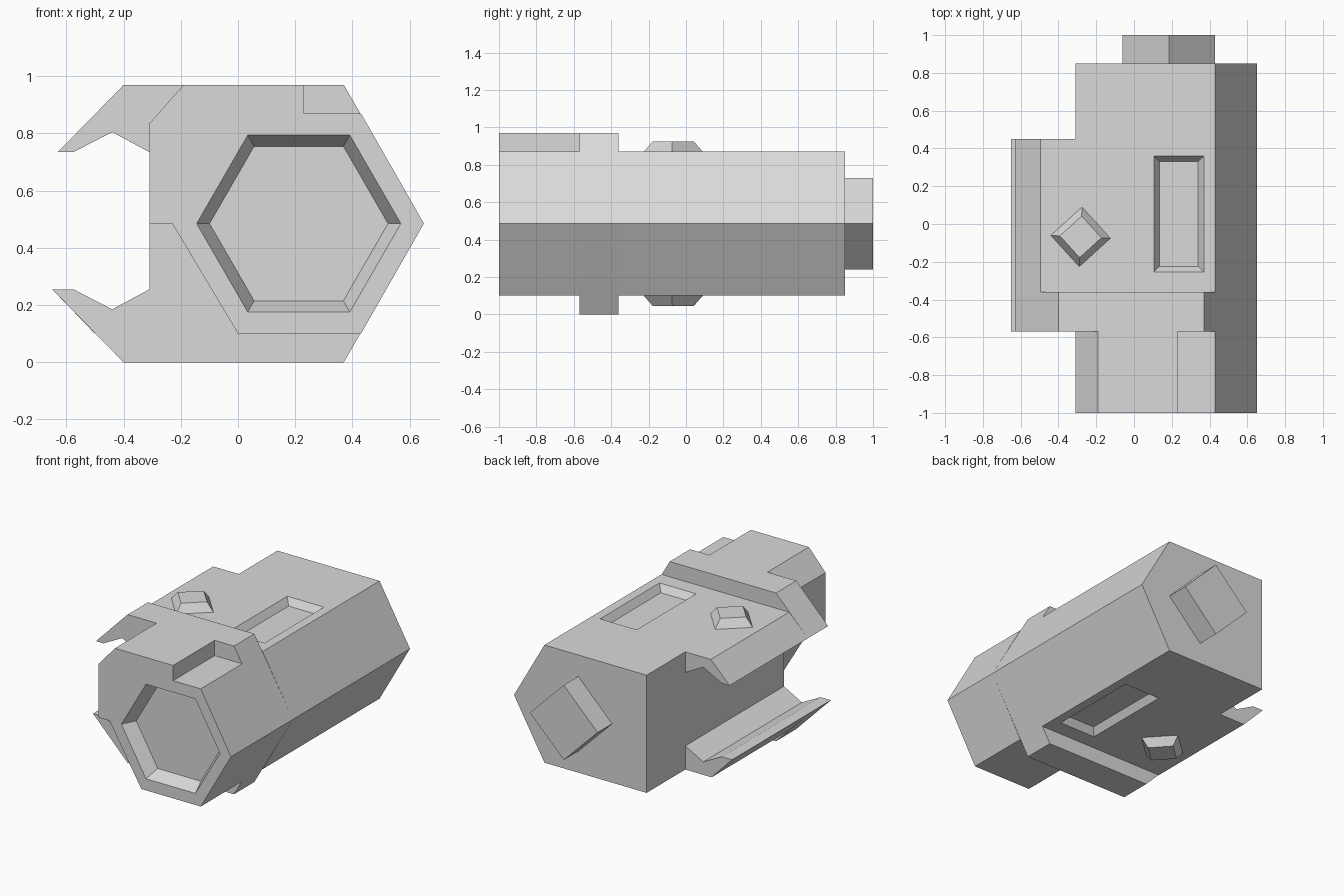
import bpy, bmesh, math
from mathutils import Vector

cube = bpy.data.objects.get("Cube")
if cube:
    bpy.data.objects.remove(cube, do_unlink=True)

grey = bpy.data.materials.new("plain grey")
grey.use_nodes = True
grey.diffuse_color = (0.7, 0.7, 0.7, 1)
grey.node_tree.nodes["Principled BSDF"].inputs["Base Color"].default_value = (0.7, 0.7, 0.7, 1)

MID = 0.485  # height of the widest edge


def loft(name, start, end):
    """Closed solid between two matching loops of points."""
    bm = bmesh.new()
    a = [bm.verts.new(p) for p in start]
    b = [bm.verts.new(p) for p in end]
    bm.faces.new(a)
    bm.faces.new(b[::-1])
    n = len(a)
    for i in range(n):
        j = (i + 1) % n
        bm.faces.new((a[i], b[i], b[j], a[j]))
    bmesh.ops.recalc_face_normals(bm, faces=bm.faces)
    mesh = bpy.data.meshes.new(name)
    bm.to_mesh(mesh)
    bm.free()
    mesh.materials.append(grey)
    ob = bpy.data.objects.new(name, mesh)
    bpy.context.collection.objects.link(ob)
    return ob


def prism(name, profile, y0, y1):
    """Extrude an x-z profile along y."""
    return loft(name, [(x, y0, z) for x, z in profile], [(x, y1, z) for x, z in profile])


def carve(target, name, rim, floor):
    """Cut a tapered recess, extending the cutter past the rim."""
    rim, floor = [Vector(p) for p in rim], [Vector(p) for p in floor]
    cutter = loft(name, [r + (r - f) * 0.3 for r, f in zip(rim, floor)], floor)
    cutter.hide_render = True
    cutter.hide_set(True)
    cutter.display_type = 'WIRE'
    mod = target.modifiers.new(name, 'BOOLEAN')
    mod.operation = 'DIFFERENCE'
    mod.solver = 'EXACT'
    mod.object = cutter
    bpy.context.view_layer.objects.active = target
    bpy.ops.object.modifier_apply(modifier=mod.name)
    bpy.data.objects.remove(cutter, do_unlink=True)


def ring(n, r, turn=0):
    return [(r * math.cos(turn + i * math.tau / n), r * math.sin(turn + i * math.tau / n))
            for i in range(n)]


def rect(x0, x1, y0, y1, z):
    return [(x0, y0, z), (x1, y0, z), (x1, y1, z), (x0, y1, z)]


# Main housing sections
front = prism("front_housing", [
    (-0.31, MID), (-0.23, MID), (0, 0.10), (0.43, 0.10), (0.65, MID), (0.43, 0.87),
    (0.23, 0.87), (0.23, 0.97), (-0.19, 0.97), (-0.31, 0.835)], -1, -0.57)
prism("raised_collar", [
    (-0.40, 0), (0.37, 0), (0.65, MID), (0.37, 0.97), (-0.40, 0.97), (-0.63, 0.735),
    (-0.575, 0.735), (-0.44, 0.805), (-0.31, 0.735), (-0.31, 0.255), (-0.44, 0.185),
    (-0.575, 0.255), (-0.65, 0.255)], -0.57, -0.36)
rear = prism("rear_housing", [
    (-0.31, 0.10), (0.43, 0.10), (0.65, MID), (0.43, 0.87), (-0.31, 0.87)], -0.36, 0.85)

# Side claws behind the collar
prism("upper_claw", [(-0.31, 0.87), (-0.495, 0.87), (-0.63, 0.735), (-0.575, 0.735),
                     (-0.44, 0.805), (-0.31, 0.735)], -0.36, 0.45)
prism("lower_claw", [(-0.31, 0.10), (-0.50, 0.10), (-0.65, 0.255), (-0.575, 0.255),
                     (-0.44, 0.185), (-0.31, 0.255)], -0.36, 0.45)

# Square stub on the back
prism("rear_stub", [(0.185 + x, MID + z) for x, z in ring(4, 0.245)], 0.85, 1)

# Hexagonal recess in the front
carve(front, "front_recess",
      [(0.2125 + x, -1, MID + z) for x, z in ring(6, 0.357)],
      [(0.2125 + x, -0.91, MID + z) for x, z in ring(6, 0.312)])

# Matching recess and knob on top and bottom
tilt = math.radians(-2.7)
for side, z, out in (("top", 0.87, 1), ("bottom", 0.10, -1)):
    carve(rear, side + "_recess", rect(0.105, 0.37, -0.255, 0.36, z),
          rect(0.135, 0.34, -0.225, 0.33, z - 0.045 * out))
    loft(side + "_knob",
         [(x - 0.2825, y - 0.068, z) for x, y in ring(4, 0.158, tilt)],
         [(x - 0.2825, y - 0.068, z + 0.055 * out) for x, y in ring(4, 0.11, tilt)])
